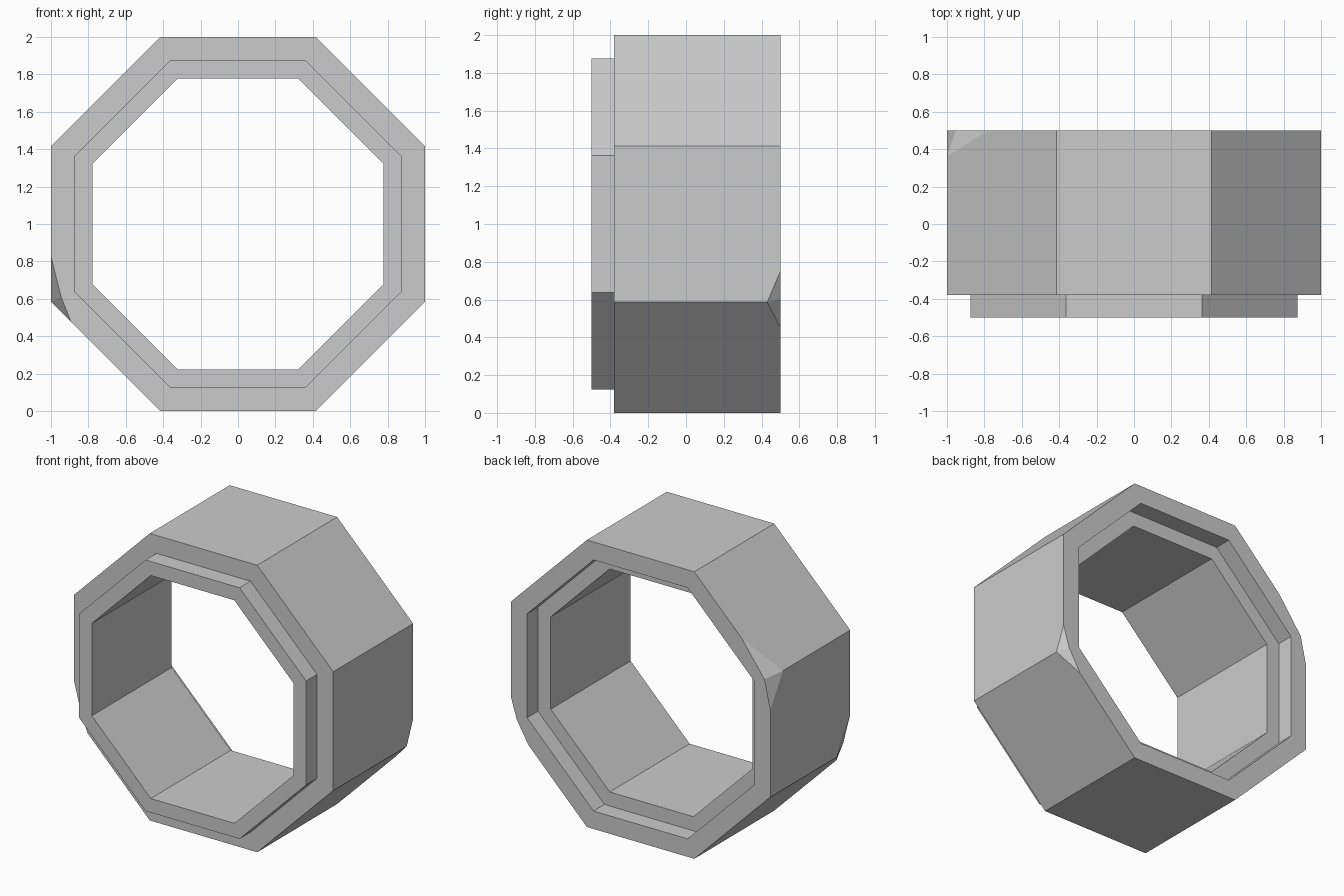
import bpy, bmesh
from math import cos, sin, radians
from mathutils import Vector

if "Cube" in bpy.data.objects:
    bpy.data.objects.remove(bpy.data.objects["Cube"])

N = 8
FRONT, BACK = -0.38, 0.5


def octagon(bm, apothem, y):
    r = apothem / cos(radians(22.5))
    return [bm.verts.new((r * cos(radians(22.5 + 45 * k)), y,
                          1 + r * sin(radians(22.5 + 45 * k)))) for k in range(N)]


def bridge(bm, a, b):
    for k in range(N):
        j = (k + 1) % N
        bm.faces.new((a[k], a[j], b[j], b[k]))


def chipped_rim(bm, y, chips):
    """Outer octagon rim; chipped corners become three points plus an apex.
    chips: corner -> (cut toward previous, cut toward next, inset scale, apex y)"""
    r = 1 / cos(radians(22.5))
    p = [Vector((r * cos(radians(22.5 + 45 * k)), y,
                 1 + r * sin(radians(22.5 + 45 * k)))) for k in range(N)]
    centre = Vector((0, y, 1))
    chains, apexes = [], []
    for k in range(N):
        v = p[k]
        if k not in chips:
            chains.append([bm.verts.new(v)])
            apexes.append([])
            continue
        d0, d1, s, ay = chips[k]
        pts = (v + (p[k - 1] - v).normalized() * d0,
               centre + (v - centre) * s,
               v + (p[(k + 1) % N] - v).normalized() * d1)
        chain = [bm.verts.new(q) for q in pts]
        apex = bm.verts.new((v.x, ay, v.z))
        bm.faces.new((apex, chain[0], chain[1]))
        bm.faces.new((apex, chain[1], chain[2]))
        chains.append(chain)
        apexes.append([apex])
    return chains, apexes


def cap(bm, chains, inner):
    for k in range(N):
        j = (k + 1) % N
        bm.faces.new((inner[k], chains[k][-1], chains[j][0], inner[j]))
        for a, b in zip(chains[k], chains[k][1:]):
            bm.faces.new((inner[k], a, b))


bm = bmesh.new()

# Outer body with chipped corners
fc, fa = chipped_rim(bm, FRONT, {4: (0.24, 0.15, 0.945, -0.23)})
bc, ba = chipped_rim(bm, BACK, {3: (0.31, 0.22, 0.955, 0.36),
                                7: (0.19, 0.165, 0.955, 0.43)})
for k in range(N):
    j = (k + 1) % N
    bm.faces.new([fc[k][-1], fc[j][0]] + fa[j] + ba[j]
                 + [bc[j][0], bc[k][-1]] + ba[k] + fa[k])

# Front lip, bore and matching back recess
rings = [octagon(bm, a, y) for a, y in (
    (0.875, FRONT), (0.875, -0.5), (0.777, -0.5),
    (0.777, 0.38), (0.875, 0.38), (0.875, BACK))]
for a, b in zip(rings, rings[1:]):
    bridge(bm, a, b)
cap(bm, fc, rings[0])
cap(bm, bc, rings[-1])

bmesh.ops.recalc_face_normals(bm, faces=bm.faces)
mesh = bpy.data.meshes.new("octagonal_pipe_segment")
bm.to_mesh(mesh)
bm.free()
obj = bpy.data.objects.new("octagonal_pipe_segment", mesh)
bpy.context.collection.objects.link(obj)
